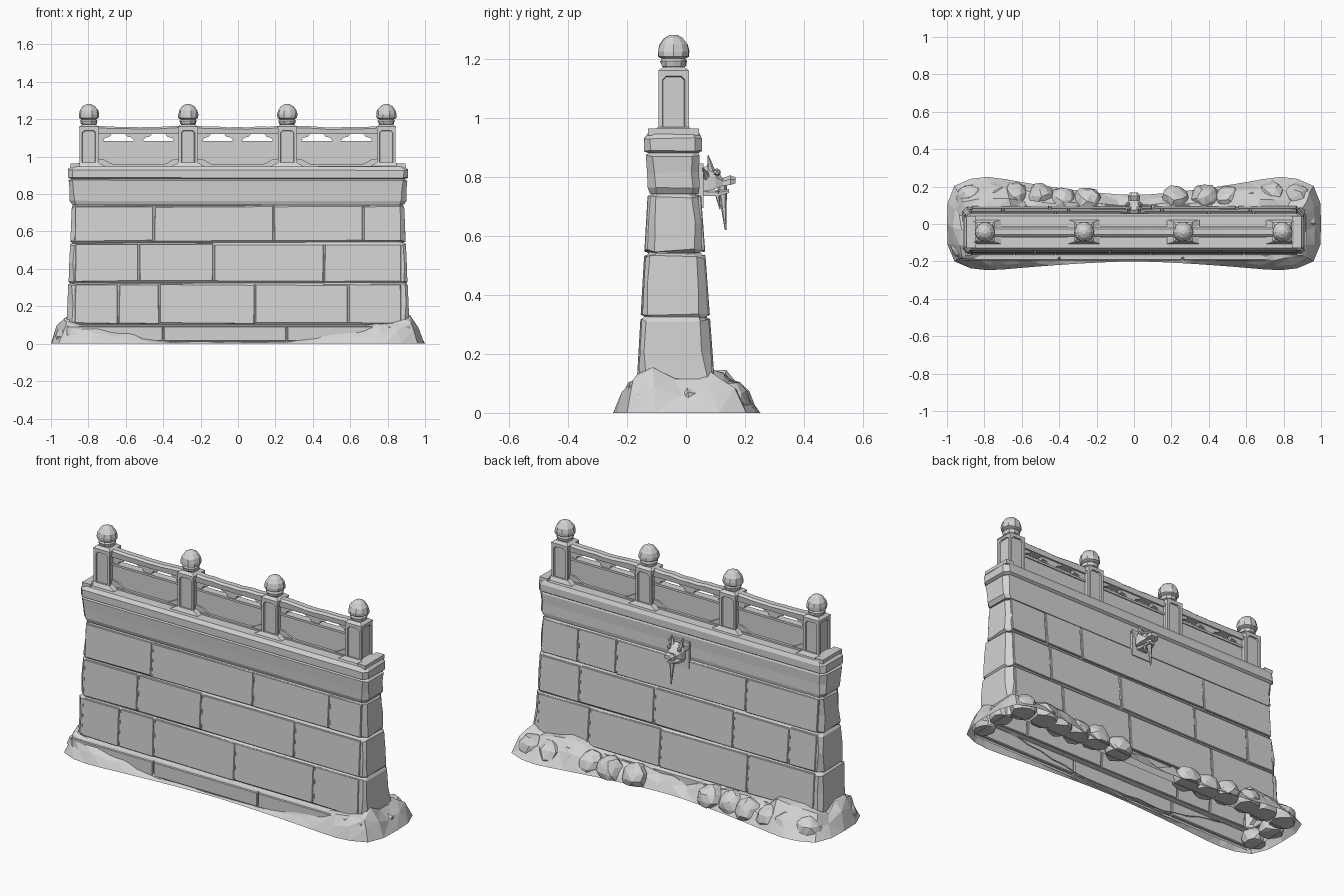
import bpy, bmesh, math, random
from mathutils import Vector, Matrix

random.seed(4)
cube = bpy.data.objects.get("Cube")
if cube:
    bpy.data.objects.remove(cube)

stone = bpy.data.materials.new("grey_stone")
stone.use_nodes = True
stone.diffuse_color = (0.65, 0.65, 0.65, 1)
stone.node_tree.nodes["Principled BSDF"].inputs["Base Color"].default_value = (0.65, 0.65, 0.65, 1)
POSTS = (-0.797, -0.267, 0.263, 0.793)
RAIL_Y = -0.042


def jit(a):
    return random.uniform(-a, a)


def lerp(a, b, t):
    return a + (b - a) * t


def finish(name, bm, bevel=0):
    bmesh.ops.recalc_face_normals(bm, faces=bm.faces)
    mesh = bpy.data.meshes.new(name)
    bm.to_mesh(mesh)
    bm.free()
    mesh.materials.append(stone)
    ob = bpy.data.objects.new(name, mesh)
    bpy.context.collection.objects.link(ob)
    if bevel:
        mod = ob.modifiers.new("worn_edges", 'BEVEL')
        mod.width = bevel
        mod.segments = 1
    return ob


def loft(bm, rings, bottom=True, top=True):
    loops = [[bm.verts.new(p) for p in ring] for ring in rings]
    n = len(loops[0])
    for a, b in zip(loops, loops[1:]):
        for i in range(n):
            j = (i + 1) % n
            bm.faces.new((a[i], a[j], b[j], b[i]))
    if bottom:
        bm.faces.new(loops[0])
    if top:
        bm.faces.new(loops[-1])


def rect_ring(z, hx, yf, yb, chamfer=0.015, wear=0.0):
    pts = []
    for sx, y, sy in ((-1, yf, 1), (1, yf, 1), (1, yb, -1), (-1, yb, -1)):
        c = chamfer + abs(jit(wear))
        pair = [(sx * (hx - c), y), (sx * hx, y + sy * c)]
        if sx * sy < 0:
            pair.reverse()
        pts += [Vector((x, yy, z + jit(wear * 0.3))) for x, yy in pair]
    return pts


def box(bm, x0, x1, y0, y1, z0, z1):
    loft(bm, [[(x0, y0, z), (x1, y0, z), (x1, y1, z), (x0, y1, z)] for z in (z0, z1)])


def prism(bm, outline, y0, y1):
    loft(bm, [[(x, y, z) for x, z in outline] for y in (y0, y1)])


# Wall body: battered courses with a shallow notch at every bed joint
def wall(z):
    t = z / 0.74
    return lerp(0.922, 0.888, t), lerp(-0.168, -0.125, t), lerp(0.10, 0.046, t)


BEDS = (0.1, 0.325, 0.54, 0.742)
rings = [rect_ring(0.0, 0.93, -0.188, 0.105), rect_ring(0.092, 0.93, -0.18, 0.1)]
for z0, z1 in zip(BEDS, BEDS[1:]):
    for t, inset in ((0, 0.012), (0.05, 0.001), (0.5, 0), (0.95, 0), (1, 0.012)):
        z = lerp(z0, z1, t)
        hx, yf, yb = wall(z)
        rings.append(rect_ring(z, hx - inset, yf + inset, yb - inset, 0.012, 0.02))
bm = bmesh.new()
loft(bm, rings, bottom=False)
finish("wall_body", bm)

# Facing blocks: thin slabs leaving narrow joints on both long sides
FRONT = ((-0.64, -0.42, 0.09, 0.59), (-0.53, -0.13, 0.46), (-0.45, 0.19, 0.67))
BACK = ((-0.45, 0.1, 0.55), (-0.7, -0.35, 0.15, 0.62), (-0.42, 0.4, 0.64))
bm = bmesh.new()
for side, layout in ((1, FRONT), (2, BACK)):
    out = -1 if side == 1 else 1
    for row, joints in enumerate(layout):
        z0, z1 = BEDS[row] + 0.008, BEDS[row + 1] - 0.008
        edges = (-0.875, *joints, 0.875)
        for x0, x1 in zip(edges, edges[1:]):
            corners = [(x0 + 0.004, z0), (x1 - 0.004, z0), (x1 - 0.004, z1), (x0 + 0.004, z1)]
            corners = [(x + jit(0.002), z + jit(0.003)) for x, z in corners]
            loft(bm, [[(x, wall(z)[side] + out * d, z) for x, z in corners]
                      for d in (-0.008, 0.005)])
finish("facing_blocks", bm, 0.003)

# Plinth course along the foot of the front
bm = bmesh.new()
for x0, x1 in ((-0.92, -0.4), (-0.4, 0.26), (0.26, 0.92)):
    box(bm, x0 + 0.003, x1 - 0.003, -0.195, -0.17, 0.012, 0.094)
finish("plinth_blocks", bm, 0.004)

# Cornice and coping
bm = bmesh.new()
loft(bm, [rect_ring(z, hx, yf, yb, 0.02, w) for z, hx, yf, yb, w in (
    (0.742, 0.885, -0.122, 0.042, 0), (0.762, 0.9, -0.13, 0.046, 0.01),
    (0.815, 0.9, -0.132, 0.044, 0.01), (0.872, 0.905, -0.136, 0.046, 0.01),
    (0.88, 0.892, -0.126, 0.042, 0), (0.888, 0.908, -0.143, 0.055, 0.006),
    (0.93, 0.908, -0.143, 0.055, 0.01), (0.948, 0.892, -0.128, 0.044, 0.006))])
for s in (-1, 1):
    xs = sorted((s * 0.845, s * 0.895))
    box(bm, xs[0], xs[1], -0.128, 0.044, 0.94, 0.963)
finish("cornice", bm)

# Balustrade posts with sunk panels
for i, x in enumerate(POSTS):
    bm = bmesh.new()
    box(bm, x - 0.05, x + 0.05, RAIL_Y - 0.052, RAIL_Y + 0.052, 0.94, 1.155)
    bmesh.ops.recalc_face_normals(bm, faces=bm.faces)
    sides = [f for f in bm.faces if abs(f.normal.z) < 0.1]
    bmesh.ops.inset_individual(bm, faces=sides, thickness=0.02)
    inner = list({v for f in sides for v in f.verts})
    bmesh.ops.bevel(bm, geom=inner, offset=0.012, segments=1, affect='VERTICES')
    panels = [f for f in bm.faces if len(f.verts) == 8 and abs(f.normal.z) < 0.1]
    bmesh.ops.inset_individual(bm, faces=panels, thickness=0.003, depth=-0.008)
    loft(bm, [[(x + sx * h, RAIL_Y + sy * h, z) for sx, sy in ((-1, -1), (1, -1), (1, 1), (-1, 1))]
              for z, h in ((1.153, 0.052), (1.16, 0.052), (1.172, 0.036))])
    # flared foot
    loft(bm, [[(x + sx * hx, RAIL_Y + sy * hy, z) for sx, sy in ((-1, -1), (1, -1), (1, 1), (-1, 1))]
              for z, hx, hy in ((0.94, 0.09, 0.066), (0.95, 0.085, 0.064), (0.968, 0.052, 0.054))])
    finish("post_%d" % i, bm)

    # Carved bud finial
    bm = bmesh.new()
    rings = []
    for z, r in ((1.165, 0.03), (1.176, 0.042), (1.192, 0.046), (1.2, 0.04), (1.207, 0.053),
                 (1.225, 0.054), (1.248, 0.049), (1.27, 0.032), (1.281, 0.012)):
        rings.append([(x + r * math.cos(a) * (1 + jit(0.05)), RAIL_Y + r * math.sin(a) * (1 + jit(0.05)), z)
                      for a in (k * math.tau / 10 for k in range(10))])
    loft(bm, rings)
    finish("finial_%d" % i, bm)

# Balustrade bays: worn top rail, lower panel, scroll brackets
for i, (a, b) in enumerate(zip(POSTS, POSTS[1:])):
    x0, x1, mid = a + 0.045, b - 0.045, (a + b) / 2
    bm = bmesh.new()
    rings = []
    for k in range(9):
        x = lerp(x0, x1, k / 8)
        top = 1.157 + 0.008 * abs(k / 4 - 1) ** 2 + jit(0.003)
        rings.append([(x, RAIL_Y + dy, z) for dy, z in (
            (-0.024, 1.12), (0.024, 1.12), (0.027, top - 0.01), (0.015, top),
            (-0.015, top), (-0.027, top - 0.01))])
    loft(bm, rings)
    box(bm, x0, x1, RAIL_Y - 0.015, RAIL_Y + 0.015, 0.94, 1.082)
    box(bm, x0, x1, RAIL_Y - 0.021, RAIL_Y + 0.021, 1.072, 1.084)
    box(bm, x0, x1, RAIL_Y - 0.03, RAIL_Y + 0.03, 0.94, 0.957)
    prism(bm, [(mid + dx, z) for dx, z in ((-0.075, 1.125), (-0.06, 1.107), (-0.035, 1.102), (-0.02, 1.08),
               (0.02, 1.08), (0.035, 1.102), (0.06, 1.107), (0.075, 1.125))], RAIL_Y - 0.014, RAIL_Y + 0.014)
    for px, s in ((x0, 1), (x1, -1)):
        prism(bm, [(px + s * dx, z) for dx, z in ((0, 1.08), (0.03, 1.08), (0.04, 1.1), (0.065, 1.106),
                   (0.08, 1.125), (0, 1.125))], RAIL_Y - 0.014, RAIL_Y + 0.014)
        # curved brace against the post foot
        prism(bm, [(px + s * dx, z) for dx, z in ((0, 0.95), (0.11, 0.95), (0.07, 0.965), (0.035, 0.985),
                   (0, 0.99))], RAIL_Y - 0.025, RAIL_Y + 0.025)
    finish("balustrade_bay_%d" % i, bm)

# Spout head on the back: plate, skull, snout, jaw, horns and icicle
bm = bmesh.new()
box(bm, -0.06, 0.06, 0.03, 0.06, 0.695, 0.845)


def muzzle(sections):
    loft(bm, [[(sx * w, y, z) for sx, z in ((-1, zb), (1, zb), (1, lerp(zb, zt, 0.6)), (0.55, zt),
               (-0.55, zt), (-1, lerp(zb, zt, 0.6)))] for y, w, zb, zt in sections])


muzzle(((0.05, 0.035, 0.75, 0.825), (0.075, 0.046, 0.752, 0.84), (0.1, 0.042, 0.76, 0.825),
        (0.125, 0.03, 0.77, 0.795), (0.15, 0.033, 0.772, 0.805), (0.168, 0.022, 0.778, 0.798)))
muzzle(((0.055, 0.032, 0.735, 0.76), (0.11, 0.026, 0.735, 0.755), (0.145, 0.018, 0.745, 0.758)))


def spike(base, tip, radius, sides=6):
    base, tip = Vector(base), Vector(tip)
    d = tip - base
    m = Matrix.Translation((base + tip) / 2) @ d.to_track_quat('Z', 'Y').to_matrix().to_4x4()
    bmesh.ops.create_cone(bm, cap_ends=True, segments=sides, radius1=radius,
                          radius2=radius * 0.15, depth=d.length, matrix=m)


for s in (-1, 1):
    spike((s * 0.022, 0.085, 0.82), (s * 0.036, 0.075, 0.872), 0.014)
    spike((s * 0.035, 0.07, 0.8), (s * 0.07, 0.058, 0.83), 0.014)
    bmesh.ops.create_icosphere(bm, subdivisions=1, radius=0.014,
                               matrix=Matrix.Translation((s * 0.033, 0.105, 0.815)))
spike((0, 0.122, 0.775), (0, 0.134, 0.62), 0.017)
spike((0.018, 0.105, 0.75), (0.02, 0.115, 0.69), 0.01)
finish("spout_head", bm)

# Ground skirt: loop of (u, v) on a square, widened towards the ends
N = 22
us = [lerp(-1, 1, k / N) for k in range(N + 1)]
vs = (-0.55, 0.0, 0.55)
loop = ([(u, -1) for u in us] + [(1, v) for v in vs] +
        [(u, 1) for u in reversed(us)] + [(-1, v) for v in reversed(vs)])
outer, middle, crest, inner = [], [], [], []
for u, v in loop:
    e = min(1, abs(u) / 0.8) ** 1.5
    reach = lerp(0.155, 0.255, e) if v > 0 else lerp(0.2, 0.25, e)
    reach *= 1 - 0.2 * abs(u) ** 14
    if v > -1:
        high = lerp(0.075, 0.13, e) + jit(0.025)
    else:
        high = lerp(0.012, 0.115, max(0, (abs(u + 0.05) - 0.3) / 0.65)) + jit(0.008)
    high = max(high, 0.01)
    o = Vector((u * (1 - 0.04 * v ** 4), v * reach, 0))
    w = Vector((u * 0.9, lerp(-0.165, 0.085, (v + 1) / 2), high))
    outer.append(o)
    for ring, t, hz in ((middle, 0.35, 0.55), (crest, 0.72, 0.92)):
        p = o.lerp(w, t)
        ring.append((p.x + jit(0.008), p.y + jit(0.008), high * (hz + jit(0.12))))
    inner.append(w)
bm = bmesh.new()
loft(bm, [outer, middle, crest, inner], bottom=False, top=False)
bmesh.ops.triangulate(bm, faces=bm.faces)
finish("ground_skirt", bm)

# Boulders heaped along the back and at the corners
bm = bmesh.new()
spots = [(x, 0.115 + 0.04 * abs(x) + jit(0.012), 0.075) for x in
         (-0.88, -0.75, -0.64, -0.5, -0.38, -0.25, 0.22, 0.38, 0.5, 0.62, 0.74, 0.87)]
spots += [(s * 0.91, y, 0.065) for s in (-1, 1) for y in (-0.12, 0.02)]
for x, y, r in spots:
    m = Matrix.Translation((x, y, 0.035)) @ Matrix.Rotation(jit(3), 4, 'Z')
    made = bmesh.ops.create_icosphere(bm, subdivisions=2, radius=r, matrix=m)
    for vert in made["verts"]:
        vert.co += Vector((jit(0.007), jit(0.007), jit(0.007)))
        vert.co.z = max(vert.co.z, 0.004)
finish("boulders", bm)
